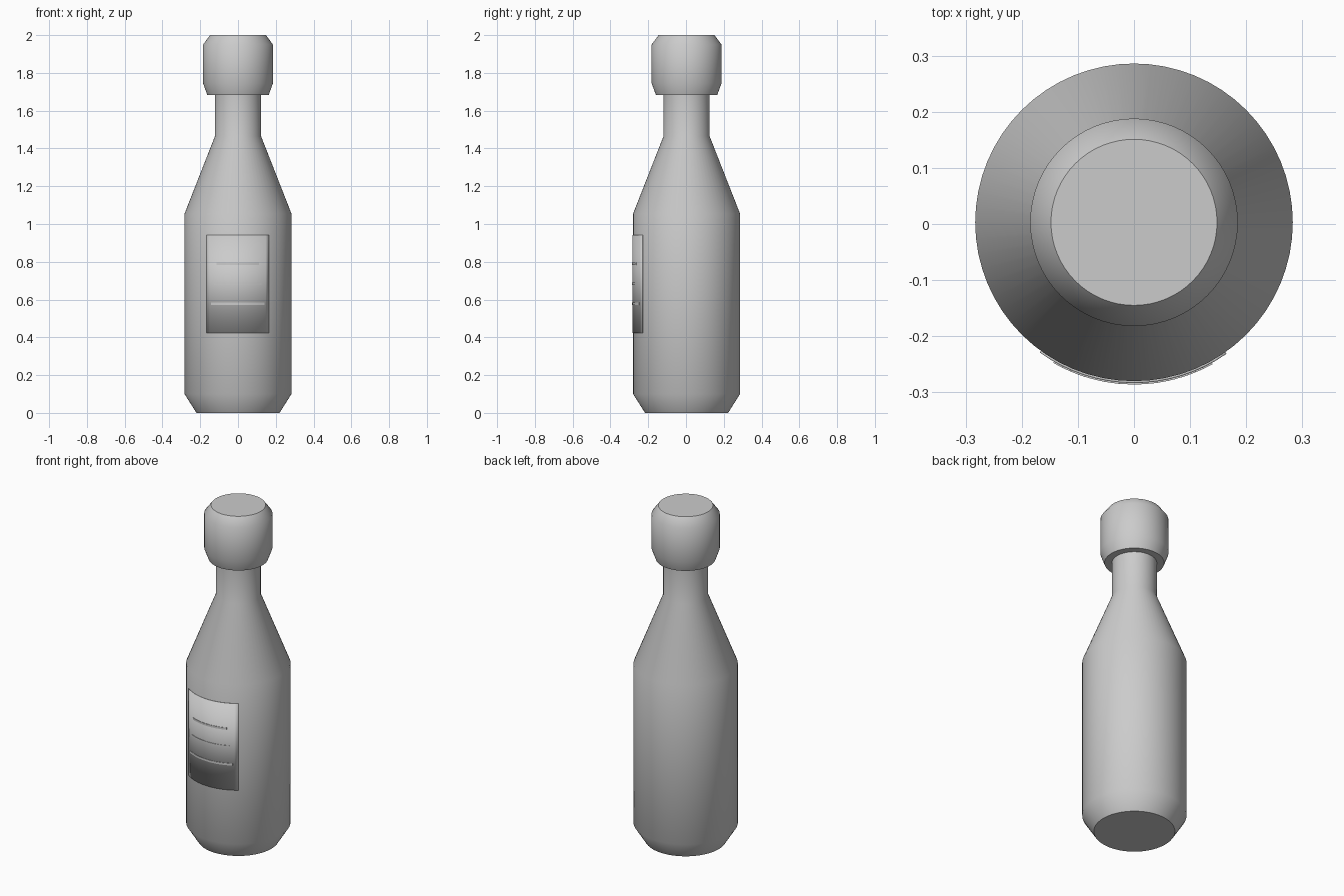
import bpy, bmesh
from math import sin, cos, pi, asin, radians

if "Cube" in bpy.data.objects:
    bpy.data.objects.remove(bpy.data.objects["Cube"])

CY = 0.003      # axis offset that balances the raised label
SEG = 64


def finish(bm, name, angle):
    bmesh.ops.recalc_face_normals(bm, faces=bm.faces)
    me = bpy.data.meshes.new(name)
    bm.to_mesh(me)
    bm.free()
    ob = bpy.data.objects.new(name, me)
    bpy.context.collection.objects.link(ob)
    bpy.ops.object.select_all(action='DESELECT')
    ob.select_set(True)
    bpy.context.view_layer.objects.active = ob
    if angle:
        bpy.ops.object.shade_smooth_by_angle(angle=radians(angle))
    else:
        bpy.ops.object.shade_smooth()
    return ob


def lathe(name, profile, cap_bottom=False, cap_top=False):
    bm = bmesh.new()
    rings = [[bm.verts.new((r * cos(2 * pi * i / SEG), CY + r * sin(2 * pi * i / SEG), z))
              for i in range(SEG)] for r, z in profile]
    for a, b in zip(rings, rings[1:]):
        for i in range(SEG):
            j = (i + 1) % SEG
            bm.faces.new((a[i], a[j], b[j], b[i]))
    if cap_bottom:
        bm.faces.new(rings[0][::-1])
    if cap_top:
        bm.faces.new(rings[-1])
    return finish(bm, name, 42)


def curved_panel(name, x0, x1, z0, z1, r_in, r_out, steps, angle):
    # thin slab wrapped around the front of the bottle
    bm = bmesh.new()
    a0, a1 = asin(x0 / r_out), asin(x1 / r_out)
    secs = []
    for i in range(steps + 1):
        a = a0 + (a1 - a0) * i / steps
        secs.append([bm.verts.new((r * sin(a), CY - r * cos(a), z))
                     for r, z in ((r_in, z0), (r_out, z0), (r_out, z1), (r_in, z1))])
    for s, t in zip(secs, secs[1:]):
        for k in range(4):
            m = (k + 1) % 4
            bm.faces.new((s[k], s[m], t[m], t[k]))
    bm.faces.new(secs[0])
    bm.faces.new(secs[-1][::-1])
    return finish(bm, name, angle)


# bottle body with chamfered foot, shoulder and neck
lathe("bottle_body", [(0.22, 0), (0.283, 0.10), (0.283, 1.055), (0.122, 1.465), (0.122, 1.685)],
      cap_bottom=True)

# bottle cap
lathe("bottle_cap", [(0.122, 1.682), (0.162, 1.682), (0.185, 1.745), (0.185, 1.95), (0.148, 2.0)],
      cap_top=True)

# label and its raised stripes
curved_panel("label", -0.168, 0.165, 0.424, 0.942, 0.281, 0.2865, 16, None)
for n, (z, w) in enumerate(((0.79, 0.112), (0.684, 0.126), (0.578, 0.142))):
    curved_panel(f"label_stripe_{n + 1}", -w - 0.002, w - 0.002, z - 0.006, z + 0.006,
                 0.284, 0.289, 12, 40)
